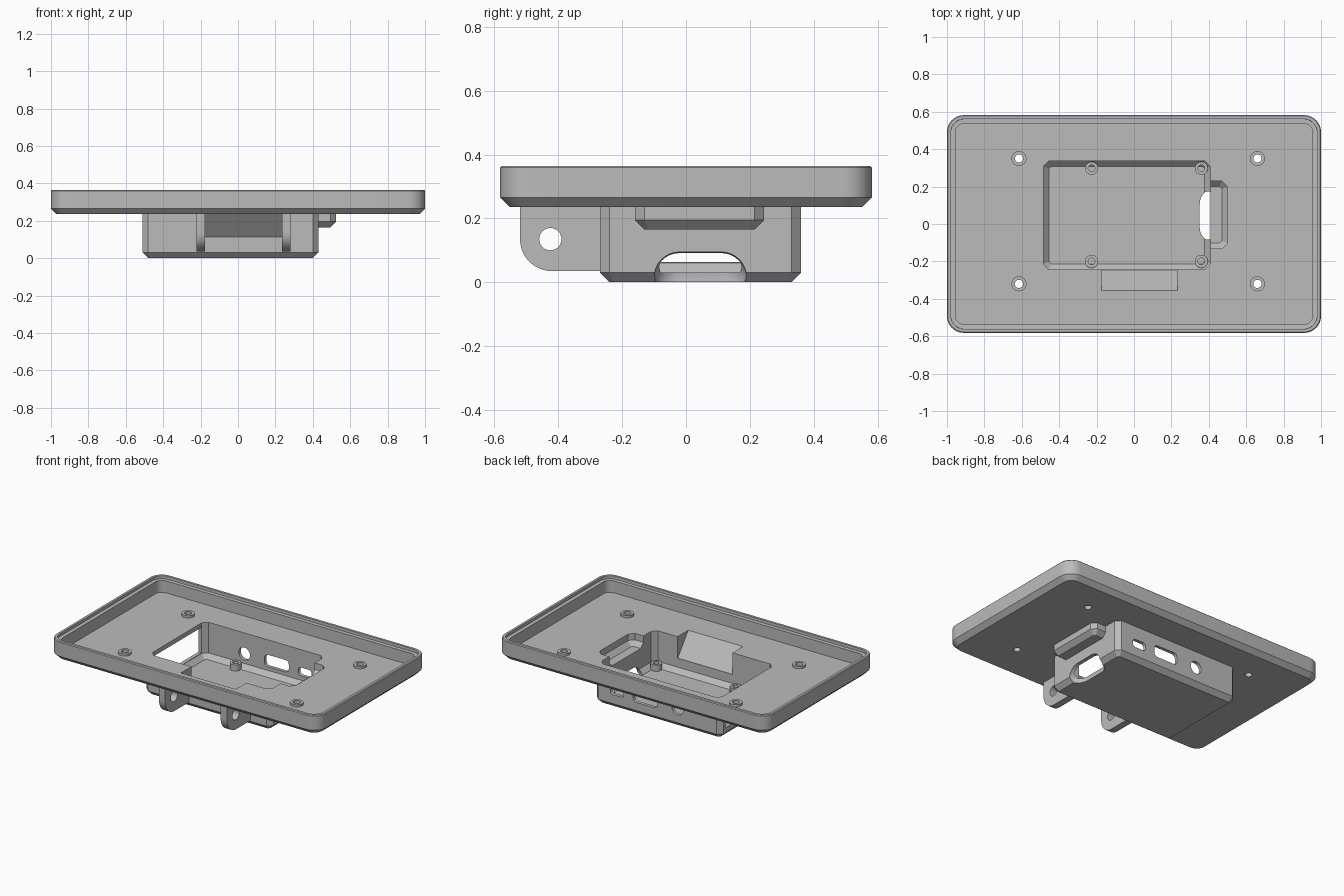
import bpy, bmesh, math
from mathutils import Matrix, Vector

if "Cube" in bpy.data.objects:
    bpy.data.objects.remove(bpy.data.objects["Cube"])

grey = bpy.data.materials.new("plain grey")
grey.use_nodes = True
colour = (0.5, 0.5, 0.5, 1)
grey.diffuse_color = colour
grey.node_tree.nodes["Principled BSDF"].inputs["Base Color"].default_value = colour


def finish(bm, name):
    bmesh.ops.recalc_face_normals(bm, faces=bm.faces)
    mesh = bpy.data.meshes.new(name)
    bm.to_mesh(mesh)
    bm.free()
    mesh.materials.append(grey)
    obj = bpy.data.objects.new(name, mesh)
    bpy.context.collection.objects.link(obj)
    return obj


def rounded_rect(x0, x1, y0, y1, r, steps):
    """Rectangle outline with round corners; one step gives a chamfer."""
    pts = []
    corners = [(x1 - r, y1 - r), (x0 + r, y1 - r), (x0 + r, y0 + r), (x1 - r, y0 + r)]
    for q, (cx, cy) in enumerate(corners):
        for i in range(steps + 1):
            a = (q + i / steps) * math.pi / 2
            pts.append((cx + r * math.cos(a), cy + r * math.sin(a)))
    return pts


def loft(name, box, r, steps, levels):
    """Stack of rounded rectangles; levels are (z, inset)."""
    x0, x1, y0, y1 = box
    bm = bmesh.new()
    rings = []
    for z, d in levels:
        outline = rounded_rect(x0 + d, x1 - d, y0 + d, y1 - d, max(r - d, 0.012), steps)
        rings.append([bm.verts.new((x, y, z)) for x, y in outline])
    for a, b in zip(rings, rings[1:]):
        for i in range(len(a)):
            j = (i + 1) % len(a)
            bm.faces.new((a[i], a[j], b[j], b[i]))
    bm.faces.new(rings[0])
    bm.faces.new(rings[-1])
    return finish(bm, name)


def prism(name, pts, axis, a, b):
    """Extrude a 2D outline along an axis: x uses (y, z), y uses (x, z), z uses (x, y)."""
    def place(p, t):
        return {"x": (t, *p), "y": (p[0], t, p[1]), "z": (*p, t)}[axis]
    bm = bmesh.new()
    low = [bm.verts.new(place(p, a)) for p in pts]
    high = [bm.verts.new(place(p, b)) for p in pts]
    for i in range(len(pts)):
        j = (i + 1) % len(pts)
        bm.faces.new((low[i], low[j], high[j], high[i]))
    bm.faces.new(low)
    bm.faces.new(high)
    return finish(bm, name)


def circle(cx, cy, r, n=24):
    return [(cx + r * math.cos(i * math.tau / n), cy + r * math.sin(i * math.tau / n))
            for i in range(n)]


def capsule(name, centre, half, r):
    """Round-ended bar along y."""
    bm = bmesh.new()
    for side in (-half, half):
        place = Matrix.Translation(Vector(centre) + Vector((0, side, 0)))
        turn = Matrix.Rotation(math.pi / 2, 4, "X")
        bmesh.ops.create_uvsphere(bm, u_segments=32, v_segments=16, radius=r, matrix=place @ turn)
    bmesh.ops.delete(bm, geom=bm.faces[:] + bm.edges[:], context="EDGES_FACES")
    bmesh.ops.convex_hull(bm, input=bm.verts[:])
    return finish(bm, name)


def combine(target, part, operation):
    mod = target.modifiers.new("combine", "BOOLEAN")
    mod.operation = operation
    mod.solver = "EXACT"
    mod.object = part
    bpy.context.view_layer.objects.active = target
    bpy.ops.object.modifier_apply(modifier=mod.name)
    bpy.data.objects.remove(part)


def smooth(obj):
    bpy.ops.object.select_all(action="DESELECT")
    obj.select_set(True)
    bpy.context.view_layer.objects.active = obj
    bpy.ops.object.shade_smooth_by_angle(angle=math.radians(30))


# Display tray, board box, side bump, cable chute and hinge lugs
housing = loft("housing", (-1, 1, -0.582, 0.582), 0.09, 8,
               [(0.235, 0.03), (0.265, 0), (0.36, 0), (0.365, 0.005)])
solids = [
    loft("board_box", (-0.51, 0.43, -0.27, 0.36), 0.03, 1, [(0, 0.03), (0.03, 0), (0.25, 0)]),
    loft("side_bump", (0.35, 0.525, -0.16, 0.245), 0.03, 1,
         [(0.165, 0.03), (0.195, 0), (0.25, 0)]),
    prism("chute", [(-0.255, 0.112), (-0.27, 0.112), (-0.37, 0.235), (-0.37, 0.25),
                    (-0.255, 0.25)], "x", -0.2, 0.26),
]
lug_arc = [(-0.42 - 0.1 * math.sin(a), 0.135 - 0.1 * math.cos(a))
           for a in (i * math.pi / 24 for i in range(13))]
for x in (-0.222, 0.235):
    solids.append(prism("hinge_lug", [(-0.25, 0.035)] + lug_arc + [(-0.52, 0.25), (-0.25, 0.25)],
                        "x", x, x + 0.046))
for part in solids:
    combine(housing, part, "UNION")

# Hollows, ports and holes
bosses = [(x, y) for x in (-0.615, 0.66) for y in (-0.32, 0.35)]
cutters = [
    loft("tray_hollow", (-0.983, 0.983, -0.565, 0.565), 0.075, 8,
         [(0.265, 0.028), (0.345, 0.028), (0.346, 0.004), (0.4, 0.003)]),
    loft("box_hollow", (-0.485, 0.408, -0.243, 0.338), 0.03, 1,
         [(0.03, 0.03), (0.06, 0), (0.3, 0)]),
    loft("bump_hollow", (0.36, 0.5, -0.132, 0.23), 0.03, 1,
         [(0.192, 0.03), (0.222, 0), (0.3, 0)]),
    prism("chute_hollow", [(-0.235, 0.12), (-0.245, 0.12), (-0.355, 0.265), (-0.355, 0.3),
                           (-0.235, 0.3)], "x", -0.175, 0.232),
    prism("end_opening", [(-0.213, 0.063), (0.308, 0.063), (0.308, 0.235), (-0.213, 0.235)],
          "x", -0.55, -0.44),
    prism("lug_hole", circle(-0.425, 0.135, 0.035), "x", -0.4, 0.4),
    capsule("card_notch", (0.43, 0.045, 0.015), 0.065, 0.08),
    prism("power_port", rounded_rect(0.21, 0.31, 0.09, 0.145, 0.02, 4), "y", 0.3, 0.4),
    prism("video_port", rounded_rect(-0.04, 0.14, 0.085, 0.165, 0.025, 4), "y", 0.3, 0.4),
    prism("audio_port", circle(-0.19, 0.125, 0.042), "y", 0.3, 0.4),
]
cutters += [prism("screw_hole", circle(x, y, 0.022), "z", 0.2, 0.3) for x, y in bosses]
for part in cutters:
    combine(housing, part, "DIFFERENCE")
smooth(housing)


# Screw bosses on the tray floor and the box floor
def ring(name, x, y, z0, z1, outer, inner):
    obj = prism(name, circle(x, y, outer), "z", z0, z1)
    combine(obj, prism("bore", circle(x, y, inner), "z", z0 - 0.1, z1 + 0.1), "DIFFERENCE")
    smooth(obj)


for x, y in bosses:
    ring("tray_boss", x, y, 0.26, 0.28, 0.04, 0.022)
for x in (-0.227, 0.36):
    for y in (-0.2, 0.298):
        ring("board_boss", x, y, 0.025, 0.072, 0.035, 0.018)
